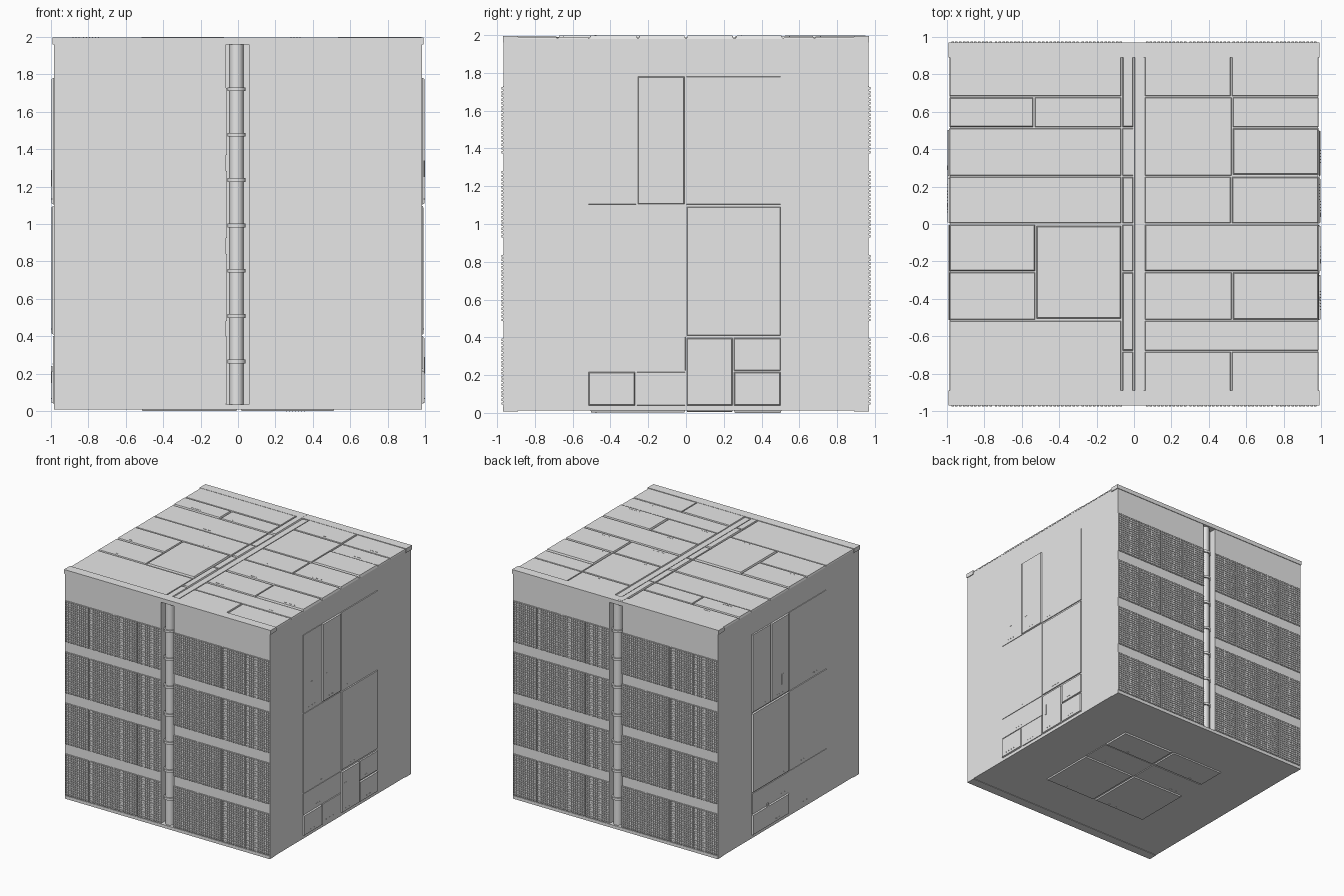
import bpy, bmesh, math, random
from mathutils import Matrix, Vector

random.seed(4)
grey = bpy.data.materials.new("light grey")
grey.diffuse_color = (0.8, 0.8, 0.8, 1)


def finish(name, bm, loc=(0, 0, 0)):
    me = bpy.data.meshes.new(name)
    bmesh.ops.recalc_face_normals(bm, faces=bm.faces)
    bm.to_mesh(me)
    bm.free()
    me.materials.append(grey)
    ob = bpy.data.objects.new(name, me)
    ob.location = loc
    bpy.context.collection.objects.link(ob)
    return ob


def add_box(bm, x0, x1, y0, y1, z0, z1):
    m = Matrix.Translation(((x0 + x1) / 2, (y0 + y1) / 2, (z0 + z1) / 2)) @ \
        Matrix.Diagonal((x1 - x0, y1 - y0, z1 - z0, 1))
    return bmesh.ops.create_cube(bm, size=1, matrix=m)["verts"]


def box(name, *dims):
    bm = bmesh.new()
    add_box(bm, *dims)
    return finish(name, bm)


# Each side's frame: local (u, v, height) to world
FRAMES = {
    "top": lambda u, v, h: (u, v, 1.985 + h),
    "bottom": lambda u, v, h: (u, v, 0.012 - h),
    "right": lambda u, v, h: (0.985 + h, u, v),
    "left": lambda u, v, h: (-0.985 - h, u, v),
}


def panels(side, rows):
    """Chamfered plates, (u0, u1, v0, v1, height), with small rivets."""
    f = FRAMES[side]
    bm = bmesh.new()
    for u0, u1, v0, v1, h in rows:
        g, c = 0.003, h * 0.5
        for v in add_box(bm, u0 + g, u1 - g, v0 + g, v1 - g, -0.005, h):
            if v.co.z > 0:
                v.co.x += c if v.co.x < (u0 + u1) / 2 else -c
                v.co.y += c if v.co.y < (v0 + v1) / 2 else -c
        # a short row of rivets near one edge
        n = random.randint(3, 7)
        u, v = u0 + 0.05 + random.random() * max(0, u1 - u0 - 0.22), v0 + 0.03
        if u1 - u0 > 0.2:
            for i in range(n):
                p = u + i * 0.016
                add_box(bm, p, p + 0.005, v, v + 0.005, h - 0.001, h + 0.0015)
    for v in bm.verts:
        v.co = Vector(f(*v.co))
    return finish(side + "_panels", bm)


# Main block: two halves and a recessed core between them
box("body_left", -0.985, -0.065, -0.965, 0.965, 0.012, 1.985)
box("body_right", 0.06, 0.985, -0.965, 0.965, 0.012, 1.985)
box("body_core", -0.07, 0.065, -0.9, 0.9, 0.012, 1.985)

# Roof edge and sill on front and back, pipe with collars in each channel
for side, s in (("front", -1), ("back", 1)):
    ya, yb = sorted((s * 0.89, s * 0.97))
    box(side + "_roof_edge", -0.992, 0.992, ya, yb, 1.96, 1.996)
    box(side + "_sill", -0.985, 0.985, ya, yb, 0.008, 0.035)
    bm = bmesh.new()

    def tube(r, z0, z1):
        bmesh.ops.create_cone(bm, cap_ends=True, segments=24, radius1=r, radius2=r, depth=z1 - z0,
                              matrix=Matrix.Translation((0, 0, (z0 + z1) / 2)))
    tube(0.037, 0.03, 1.965)
    for i in range(7):
        z = 0.265 + i * 0.2425
        tube(0.049, z - 0.01, z + 0.01)
    pipe = finish(side + "_pipe", bm, (s * 0.008, s * 0.92, 0))
    bpy.context.view_layer.objects.active = pipe
    pipe.select_set(True)
    bpy.ops.object.shade_smooth_by_angle()
    pipe.select_set(False)

# Window grille: thin plate covered in small studs, one mesh shared by all
W, H = 0.224, 0.358
bm = bmesh.new()
add_box(bm, -W / 2, W / 2, -0.005, 0.004, 0, H)
nx, nz = 11, 18
px, pz = W / nx, H / nz
for i in range(nx):
    for j in range(nz):
        x, z = -W / 2 + (i + 0.5) * px, (j + 0.5) * pz
        add_box(bm, x - px * 0.32, x + px * 0.32, -0.011, -0.004, z - pz * 0.32, z + pz * 0.32)
bm.faces.ensure_lookup_table()
bmesh.ops.delete(bm, geom=[f for f in bm.faces if len(f.verts) == 4
                           and f.calc_center_median().y > -0.0045 and f.normal.y > 0.5
                           and f.calc_area() < 0.001], context='FACES')
grille = finish("window_grille", bm)
mesh = grille.data
bpy.data.objects.remove(grille)
centres = [s * (0.172 + i * 0.232) for s in (-1, 1) for i in range(4)]
for side, s in (("front", -1), ("back", 1)):
    for z in (0.04, 0.482, 0.926, 1.37):
        for x in centres:
            ob = bpy.data.objects.new(side + "_window_grille", mesh)
            ob.location = (x, s * 0.965, z)
            ob.rotation_euler.z = math.pi if s > 0 else 0
            bpy.context.collection.objects.link(ob)

# Roof plates
A, B, C, D = 0.006, 0.009, 0.012, 0.014
panels("top", [
    (-0.99, -0.065, 0.68, 0.965, B), (-0.99, -0.535, 0.515, 0.68, C), (-0.535, -0.065, 0.515, 0.68, B),
    (-0.99, -0.065, 0.255, 0.515, A), (-0.99, -0.065, 0, 0.255, B), (-0.99, -0.525, -0.255, 0, C),
    (-0.99, -0.525, -0.515, -0.255, B), (-0.525, -0.065, -0.51, -0.005, D), (-0.99, -0.065, -0.965, -0.515, A),
    (0.055, 0.52, 0.68, 0.965, B), (0.52, 0.99, 0.68, 0.965, A), (0.055, 0.525, 0.255, 0.68, B),
    (0.525, 0.99, 0.515, 0.68, A), (0.525, 0.99, 0.26, 0.515, D), (0.055, 0.52, 0, 0.255, B),
    (0.52, 0.99, 0, 0.255, C), (0.055, 0.99, -0.255, 0, C), (0.055, 0.525, -0.515, -0.255, B),
    (0.525, 0.99, -0.515, -0.255, D), (0.055, 0.99, -0.68, -0.515, A),
    (0.055, 0.52, -0.965, -0.68, B), (0.52, 0.99, -0.965, -0.68, A),
    # centre strip
    (-0.065, 0, 0.515, 0.96, C), (-0.065, 0, 0.255, 0.515, A), (-0.065, 0, 0, 0.255, C),
    (-0.065, 0, -0.255, 0, B), (-0.065, 0, -0.68, -0.255, C), (-0.065, 0, -0.965, -0.68, B),
    (0, 0.055, -0.96, 0.96, 0.003)])

# Side plates
panels("right", [
    (-0.52, -0.26, 1.1, 1.785, 0.004), (-0.26, -0.003, 1.1, 1.785, 0.012), (-0.003, 0.505, 1.1, 1.785, 0.006),
    (-0.52, 0, 0.405, 1.1, 0.004), (0, 0.505, 0.405, 1.095, 0.008), (-0.52, 0, 0.22, 0.405, 0.003),
    (-0.52, -0.265, 0.035, 0.22, 0.012), (-0.265, 0, 0.035, 0.22, 0.006), (0, 0.25, 0.035, 0.4, 0.012),
    (0.25, 0.505, 0.22, 0.4, 0.009), (0.25, 0.505, 0.035, 0.22, 0.012)])
panels("left", [
    (0, 0.25, 1.1, 1.785, 0.012), (0.25, 0.51, 1.1, 1.785, 0.009), (-0.52, 0, 1.1, 1.785, 0.004),
    (0, 0.51, 0.405, 1.1, 0.012), (-0.52, 0, 0.405, 1.1, 0.006), (-0.52, 0, 0.035, 0.405, 0.003),
    (0, 0.51, 0.22, 0.405, 0.005), (0, 0.51, 0.035, 0.22, 0.012)])

# Small door handles on the side plates
for x, y, z in ((0.995, 0.05, 0.2), (0.988, -0.4, 1.25), (0.995, -0.2, 1.25), (-0.995, 0.3, 0.15), (-0.995, 0.1, 1.2)):
    box("handle", x - 0.004, x + 0.004, y - 0.012, y + 0.012, z, z + 0.09)

# Underside plates
panels("bottom", [
    (0.01, 0.52, -0.51, 0, 0.011), (-0.52, 0, -0.51, 0, 0.011),
    (0.01, 0.52, 0.25, 0.51, 0.012), (-0.52, 0, 0.25, 0.51, 0.01),
    (0.01, 0.52, 0, 0.25, 0.005), (-0.52, 0, 0, 0.25, 0.006)])
